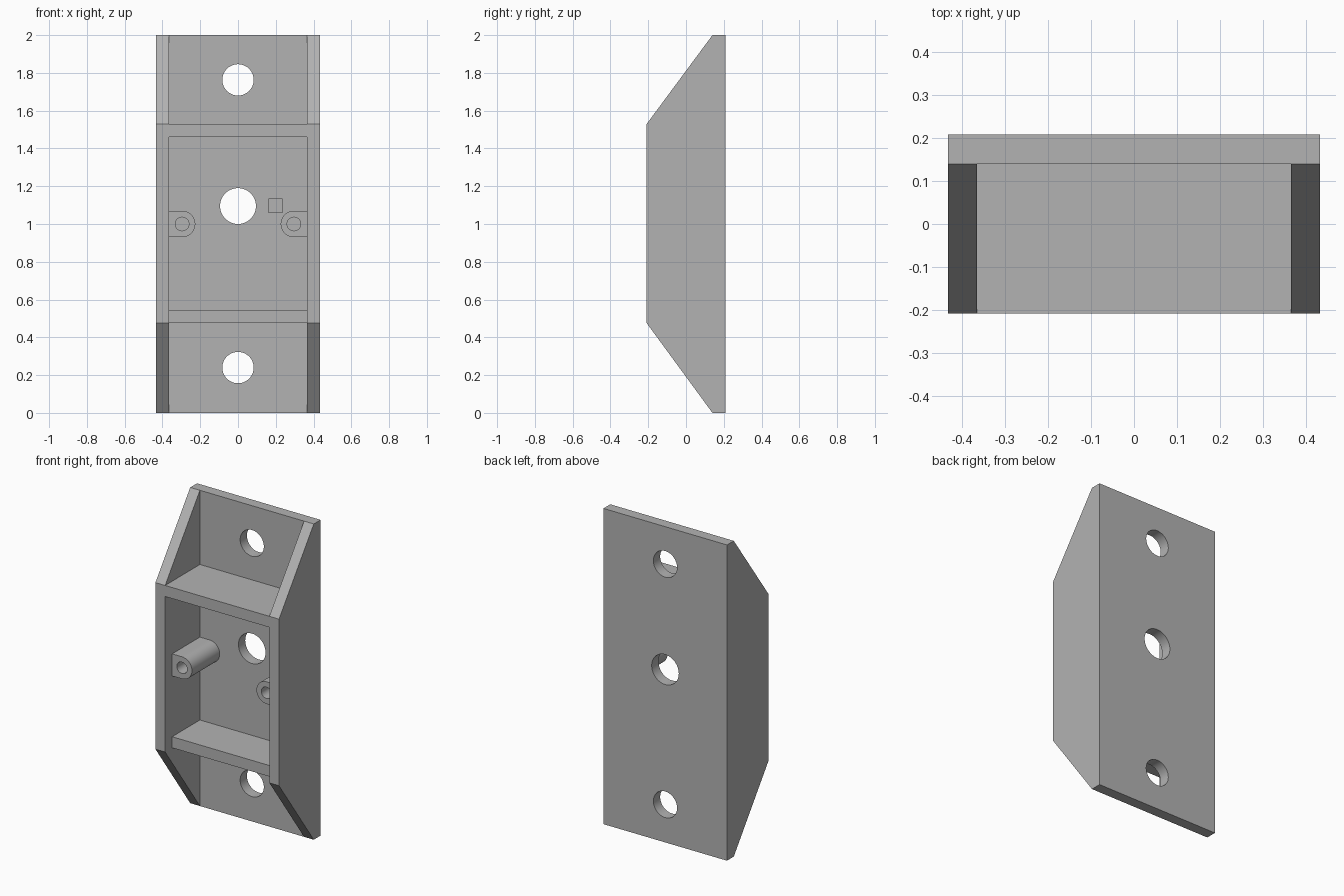
import bpy
import bmesh
from math import sin, cos, pi, radians
from mathutils import Vector

cube = bpy.data.objects.get("Cube")
if cube:
    bpy.data.objects.remove(cube, do_unlink=True)

# Overall sizes
HALF_W, INNER_W = 0.433, 0.365
FRONT, PLATE, BACK = -0.208, 0.14, 0.208
HEIGHT, LOW, HIGH, WALL = 2.0, 0.475, 1.53, 0.07
RECESS = FRONT + WALL

grey = bpy.data.materials.new("plain grey")
grey.use_nodes = True
COLOUR = (0.45, 0.45, 0.45, 1)
grey.diffuse_color = COLOUR
grey.node_tree.nodes["Principled BSDF"].inputs["Base Color"].default_value = COLOUR


def prism(name, points, direction):
    """Extrude a closed outline of 3D points along a direction."""
    bm = bmesh.new()
    face = bm.faces.new([bm.verts.new(p) for p in points])
    new = bmesh.ops.extrude_face_region(bm, geom=[face])["geom"]
    moved = [v for v in new if isinstance(v, bmesh.types.BMVert)]
    bmesh.ops.translate(bm, verts=moved, vec=Vector(direction))
    bmesh.ops.recalc_face_normals(bm, faces=bm.faces)
    mesh = bpy.data.meshes.new(name)
    bm.to_mesh(mesh)
    bm.free()
    mesh.materials.append(grey)
    obj = bpy.data.objects.new(name, mesh)
    bpy.context.collection.objects.link(obj)
    return obj


def box(name, x0, x1, y0, y1, z0, z1):
    outline = [(x0, y0, z0), (x1, y0, z0), (x1, y0, z1), (x0, y0, z1)]
    return prism(name, outline, (0, y1 - y0, 0))


def rod(name, x, z, radius, y0, y1, sides=48):
    outline = [(x + radius * cos(2 * pi * i / sides), y0,
                z + radius * sin(2 * pi * i / sides)) for i in range(sides)]
    return prism(name, outline, (0, y1 - y0, 0))


def cut(target, cutter):
    cutter.hide_render = True
    mod = target.modifiers.new("cut", "BOOLEAN")
    mod.operation = "DIFFERENCE"
    mod.solver = "EXACT"
    mod.object = cutter
    bpy.context.view_layer.objects.active = target
    bpy.ops.object.modifier_apply(modifier=mod.name)
    bpy.data.objects.remove(cutter, do_unlink=True)


def smooth(obj):
    bpy.ops.object.select_all(action="DESELECT")
    obj.select_set(True)
    bpy.context.view_layer.objects.active = obj
    bpy.ops.object.shade_smooth_by_angle(angle=radians(30))


# Housing: side outline with sloped ends, extruded across the width
side = [(BACK, 0), (PLATE, 0), (FRONT, LOW), (FRONT, HIGH), (PLATE, HEIGHT), (BACK, HEIGHT)]
housing = prism("housing", [(-HALF_W, y, z) for y, z in side], (2 * HALF_W, 0, 0))

# Three bays, leaving the back plate, side walls and two shelves
for z0, z1 in ((-0.1, LOW), (LOW + WALL, HIGH - WALL), (HIGH, HEIGHT + 0.1)):
    cut(housing, box("bay", -INNER_W, INNER_W, -0.5, PLATE, z0, z1))

# Lower shelf is set back from the front
cut(housing, box("shelf_trim", -INNER_W, INNER_W, -0.5, RECESS, LOW - 0.02, LOW + WALL + 0.02))

# Mounting holes, cable hole and shallow square pocket in the back plate
for z, radius in ((0.24, 0.083), (1.095, 0.095), (1.763, 0.083)):
    cut(housing, rod("plate_hole", 0, z, radius, 0.1, 0.3))
cut(housing, box("pocket", 0.162, 0.235, 0.1, PLATE + 0.035, 1.06, 1.132))
smooth(housing)

# Screw bosses: rounded toward the middle, square against the walls
BOSS_X, BOSS_R = 0.296, 0.07
for name, s in (("left_screw_boss", 1), ("right_screw_boss", -1)):
    arc = [pi / 2 + pi * i / 24 for i in range(25)]
    outline = [(s * (BOSS_X + BOSS_R * cos(a)), RECESS, 1 + BOSS_R * sin(a)) for a in arc]
    outline += [(s * INNER_W, RECESS, 1 - BOSS_R), (s * INNER_W, RECESS, 1 + BOSS_R)]
    boss = prism(name, outline, (0, PLATE - RECESS, 0))
    cut(boss, rod("screw_hole", s * BOSS_X, 1, 0.036, RECESS - 0.1, PLATE - 0.02, 32))
    smooth(boss)
